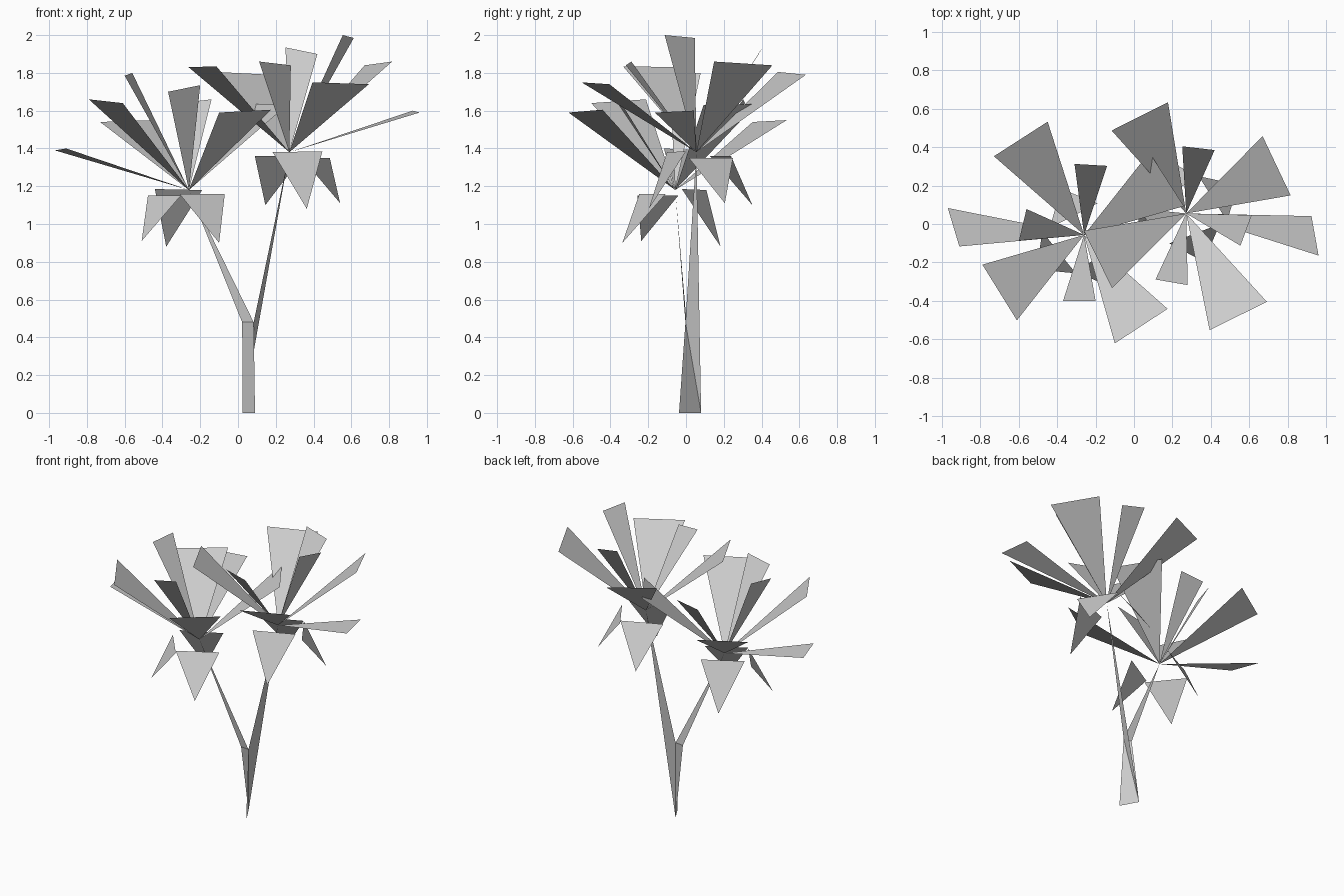
import bpy
from math import radians
from mathutils import Matrix, Vector

if "Cube" in bpy.data.objects:
    bpy.data.objects.remove(bpy.data.objects["Cube"])


def build(name, polys, mat=Matrix.Identity(4)):
    verts, faces = [], []
    for p in polys:
        faces.append(range(len(verts), len(verts) + len(p)))
        verts += [mat @ Vector(v) for v in p]
    me = bpy.data.meshes.new(name)
    me.from_pydata([tuple(v) for v in verts], [], [list(f) for f in faces])
    ob = bpy.data.objects.new(name, me)
    bpy.context.collection.objects.link(ob)
    return ob


HEAD_A = Vector((-0.26, -0.057, 1.18))
HEAD_B = Vector((0.272, 0.055, 1.38))

# outer ends of the raised leaves, relative to the head centre
raised = [
    ((-0.71, 0.14, 0.21), (-0.65, -0.06, 0.22)),
    ((-0.47, 0.41, 0.36), (-0.19, 0.59, 0.37)),
    ((-0.05, 0.37, 0.46), (0.12, 0.36, 0.48)),
    ((-0.34, -0.03, 0.605), (-0.30, 0.135, 0.62)),
    ((-0.53, -0.155, 0.48), (-0.35, -0.445, 0.46)),
    ((-0.11, -0.345, 0.52), (0.06, -0.345, 0.555)),
    ((0.16, -0.565, 0.41), (0.435, -0.385, 0.425)),
    ((0.52, 0.15, 0.45), (0.34, 0.43, 0.455)),
]
leaves = [((0, 0, 0), a, b) for a, b in raised]

# hanging leaves: two upper corners and a tip
hanging = [
    ((0.19, -0.05, -0.02), (-0.05, -0.19, -0.02), (0.16, -0.28, -0.28)),
    ((-0.18, 0.035, 0.005), (0.07, 0.165, 0.0), (-0.12, 0.24, -0.30)),
    ((-0.217, 0.016, -0.03), (-0.043, -0.20, -0.03), (-0.25, -0.18, -0.27)),
]

# the second head is the first one turned around
for tag, pos, turn in (("left", HEAD_A, 0), ("right", HEAD_B, 173.5)):
    m = Matrix.Translation(pos) @ Matrix.Rotation(radians(turn), 4, 'Z')
    build(tag + "_raised_leaves", leaves, m)
    build(tag + "_hanging_leaves", hanging, m)

# flat trunk with two tapering branches
P1, P2 = (0.025, 0.08, 0), (0.09, -0.037, 0)
F1, F2 = (0.022, 0.003, 0.48), (0.083, -0.003, 0.48)
build("trunk", [(P1, P2, F2, F1)])
build("left_branch", [(F1, F2, HEAD_A)])
build("right_branch", [(P1, F2, HEAD_B)])
